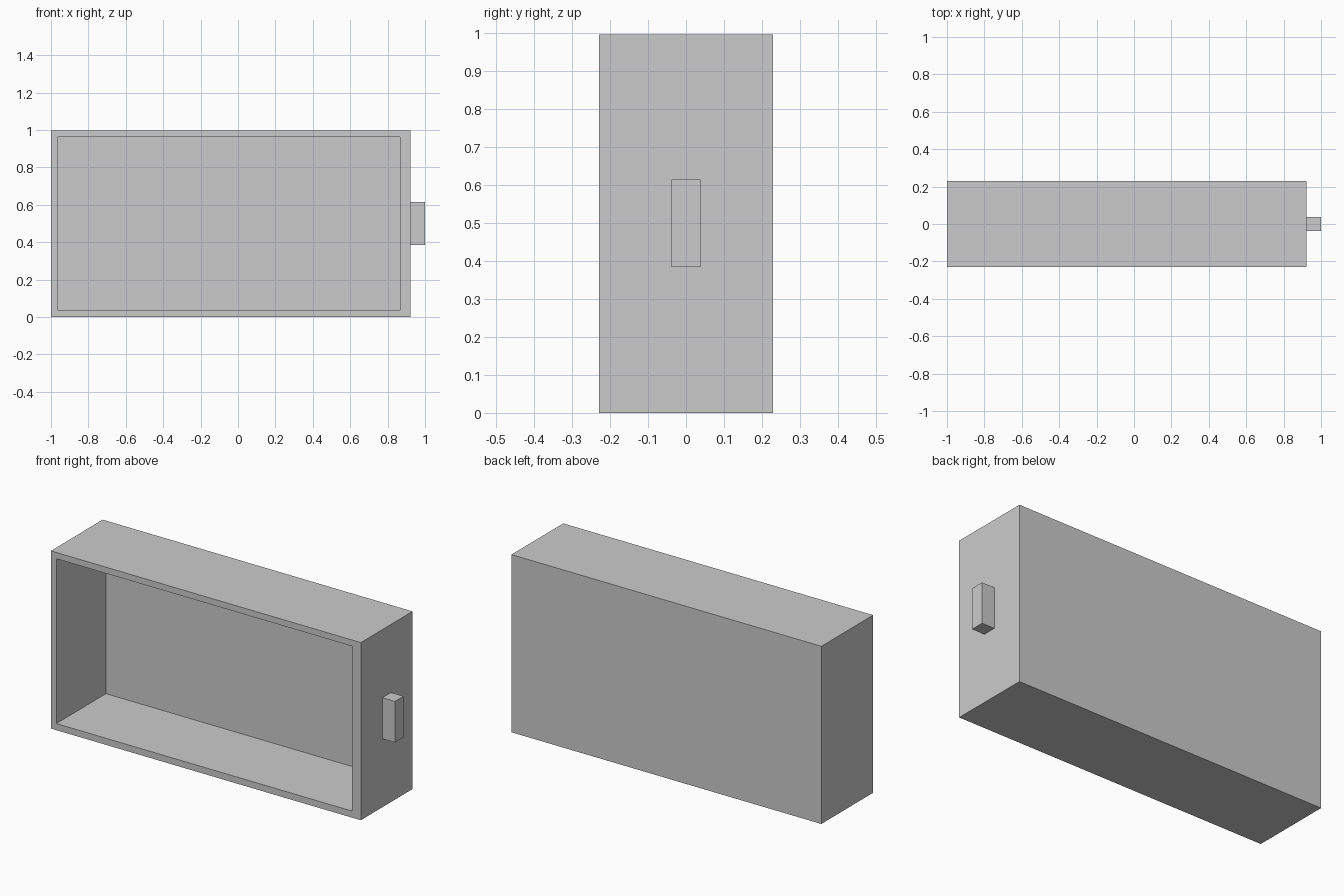
import bpy, bmesh
from mathutils import Vector

if "Cube" in bpy.data.objects:
    bpy.data.objects.remove(bpy.data.objects["Cube"])


def box_mesh(x, y, z):
    """bmesh box spanning the given (min, max) ranges."""
    bm = bmesh.new()
    bmesh.ops.create_cube(bm, size=2)
    for v in bm.verts:
        v.co = Vector([r[0] if c < 0 else r[1] for c, r in zip(v.co, (x, y, z))])
    bm.normal_update()
    return bm


def add_object(name, bm):
    bmesh.ops.recalc_face_normals(bm, faces=bm.faces)
    mesh = bpy.data.meshes.new(name)
    bm.to_mesh(mesh)
    bm.free()
    obj = bpy.data.objects.new(name, mesh)
    bpy.context.collection.objects.link(obj)
    return obj


# Drawer tray: box with its front face inset and sunk to form the cavity
bm = box_mesh((-1.0, 0.922), (-0.229, 0.229), (0.0, 0.996))
front = min(bm.faces, key=lambda f: f.calc_center_median().y)
bmesh.ops.inset_region(bm, faces=[front], thickness=0.035)
for v in front.verts:
    v.co.x = -0.966 if v.co.x < 0 else 0.866
    v.co.z = 0.037 if v.co.z < 0.5 else 0.961
cavity = bmesh.ops.extrude_discrete_faces(bm, faces=[front])["faces"][0]
for v in cavity.verts:
    v.co.y = 0.21
add_object("drawer_tray", bm)

# Pull handle on the right end
add_object("pull_handle", box_mesh((0.922, 1.0), (-0.038, 0.038), (0.384, 0.614)))
